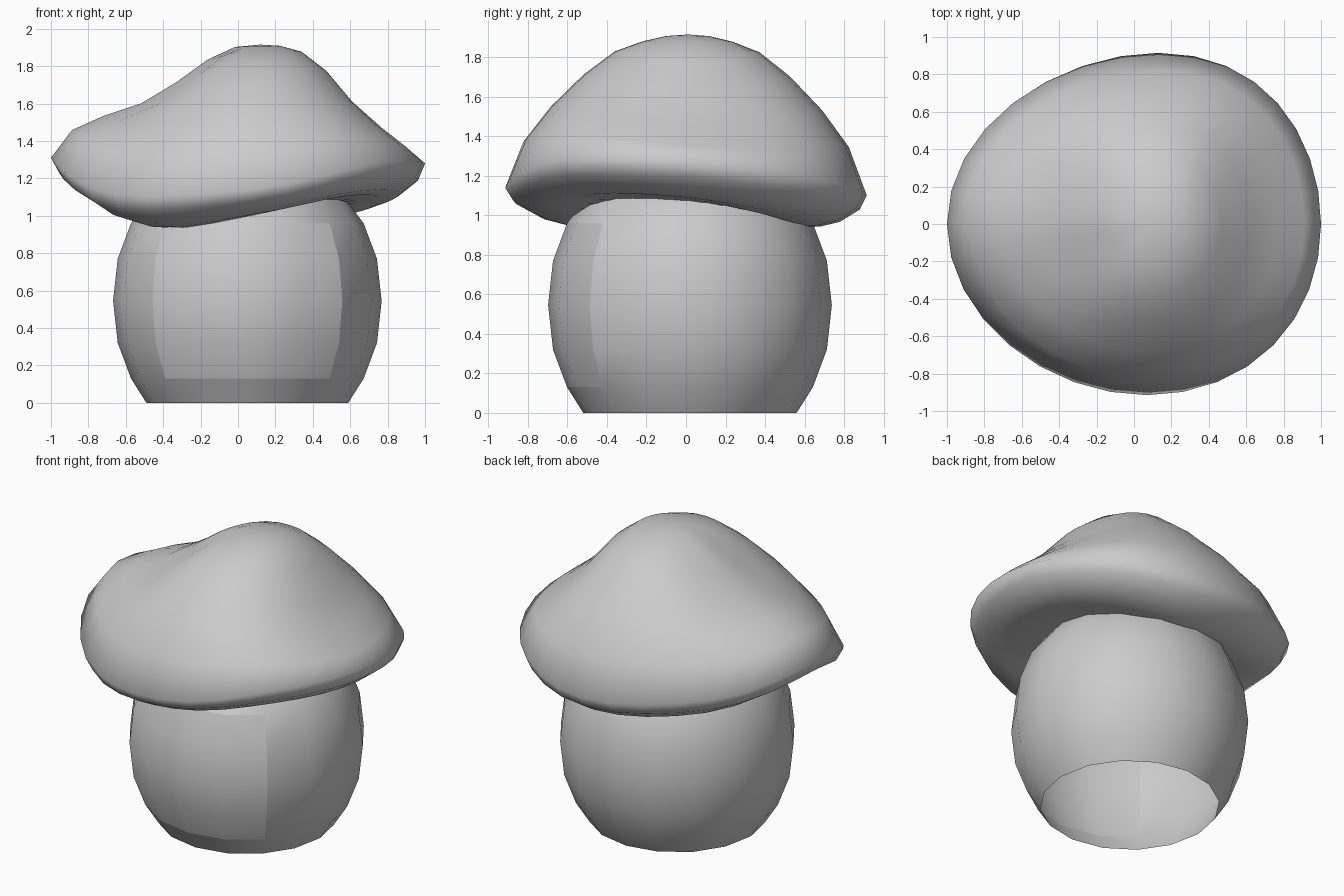
import bpy, bmesh, math

if "Cube" in bpy.data.objects:
    bpy.data.objects.remove(bpy.data.objects["Cube"])

grey = bpy.data.materials.new("plain grey")
grey.diffuse_color = (0.6, 0.6, 0.6, 1)
grey.use_nodes = True
grey.node_tree.nodes["Principled BSDF"].inputs["Base Color"].default_value = grey.diffuse_color


def finish(name, bm, angle):
    me = bpy.data.meshes.new(name)
    bm.to_mesh(me)
    bm.free()
    me.materials.append(grey)
    ob = bpy.data.objects.new(name, me)
    bpy.context.collection.objects.link(ob)
    bpy.ops.object.select_all(action='DESELECT')
    ob.select_set(True)
    bpy.context.view_layer.objects.active = ob
    bpy.ops.object.shade_smooth_by_angle(angle=math.radians(angle))
    return ob


def bridge(bm, rings):
    """Join successive closed rings (bottom to top) with quads."""
    for a, b in zip(rings, rings[1:]):
        for i in range(len(a)):
            j = (i + 1) % len(a)
            bm.faces.new((a[i], a[j], b[j], b[i]))


def fan(bm, ring, co, flip=False):
    tip = bm.verts.new(co)
    for i in range(len(ring)):
        a, b = ring[i], ring[(i + 1) % len(ring)]
        bm.faces.new((b, a, tip) if flip else (a, b, tip))


# Stem: barrel open at the base, its domed top hidden in the cap
STEM = [(0.54, 0), (0.622, 0.13), (0.693, 0.32), (0.718, 0.545),
        (0.693, 0.77), (0.622, 0.96), (0.49, 1.13), (0.28, 1.23)]
CX, CY = 0.05, 0.02


def stem_point(r, z, i):
    a = math.tau * i / 16
    return (CX + r * math.cos(a), CY + r * math.sin(a), z)


bm = bmesh.new()
rings = [[bm.verts.new(stem_point(r, z, i)) for i in range(16)] for r, z in STEM]
bridge(bm, rings)
fan(bm, rings[-1], (CX, CY, 1.26))
# opening for the panel: front quarter, between the second and sixth rings
opening = []
for f in bm.faces:
    c = f.calc_center_median()
    if 0.13 < c.z < 0.96 and c.y - CY < -abs(c.x - CX):
        opening.append(f)
bmesh.ops.delete(bm, geom=opening, context='FACES')
finish("stem", bm, 40)

# Front panel: fills the front quarter of the stem
bm = bmesh.new()
grid = [[bm.verts.new(stem_point(r, z, i)) for i in range(10, 15)]
        for r, z in STEM[1:6]]
for a, b in zip(grid, grid[1:]):
    for i in range(4):
        bm.faces.new((a[i], a[i + 1], b[i + 1], b[i]))
finish("front_panel", bm, 40)

# Cap: wavy rim, peak set off to one side, hollowed slopes left and right
N = 32
APEX = (0.12, 0.01, 1.915)
RIM_Z = [1.28, 1.19, 1.10, 1.19, 1.31, 1.115, 1.14, 1.28]  # every 45 degrees
DIP = [1.15, 1.1, 0.95, 1.1, 1.1, 1.05, 0.8, 1.05]         # underside depth factor
# scale from the peak, then height share on the right, left and front/back
UPPER = [(0.9, 0.12, 0.245, 0.30), (0.75, 0.28, 0.37, 0.53), (0.57, 0.50, 0.48, 0.74),
         (0.4, 0.78, 0.67, 0.89), (0.25, 0.94, 0.87, 0.955), (0.12, 0.99, 0.98, 0.99)]
# scale and drop below the rim
LOWER = [(0.62, 0.17), (0.74, 0.165), (0.85, 0.14), (0.96, 0.075)]


def wave(table, i):
    """Smooth cyclic curve through eight values."""
    t = i / N * 8
    k = int(t)
    f = t - k
    p, q, r, s = (table[(k + d) % 8] for d in (-1, 0, 1, 2))
    return q + 0.5 * f * (r - p + f * (2 * p - 5 * q + 4 * r - s + f * (3 * (q - r) + s - p)))


def rim(i):
    a = math.tau * i / N
    s = math.sin(a)
    return (math.cos(a) + (0.10 + 0.03 * s) * s * s, 0.915 * s, wave(RIM_Z, i))


def cap_point(i, s, z):
    x, y, _ = rim(i)
    return (APEX[0] + s * (x - APEX[0]), APEX[1] + s * (y - APEX[1]), z)


def upper_z(i, right, left, side):
    c = math.cos(math.tau * i / N)
    h = side + ((right - side) * c * c if c > 0 else (left - side) * abs(c) ** 3)
    z = rim(i)[2]
    return z + h * (APEX[2] - z)


bm = bmesh.new()
rings = [[bm.verts.new(cap_point(i, 0.35, 1.06)) for i in range(N)]]
for s, drop in LOWER:
    rings.append([bm.verts.new(cap_point(i, s, rim(i)[2] - drop * wave(DIP, i)))
                  for i in range(N)])
rings.append([bm.verts.new(rim(i)) for i in range(N)])
for s, right, left, side in UPPER:
    rings.append([bm.verts.new(cap_point(i, s, upper_z(i, right, left, side)))
                  for i in range(N)])
bridge(bm, rings)
fan(bm, rings[0], (APEX[0], APEX[1], 1.06), flip=True)
fan(bm, rings[-1], APEX)
finish("cap", bm, 100)
